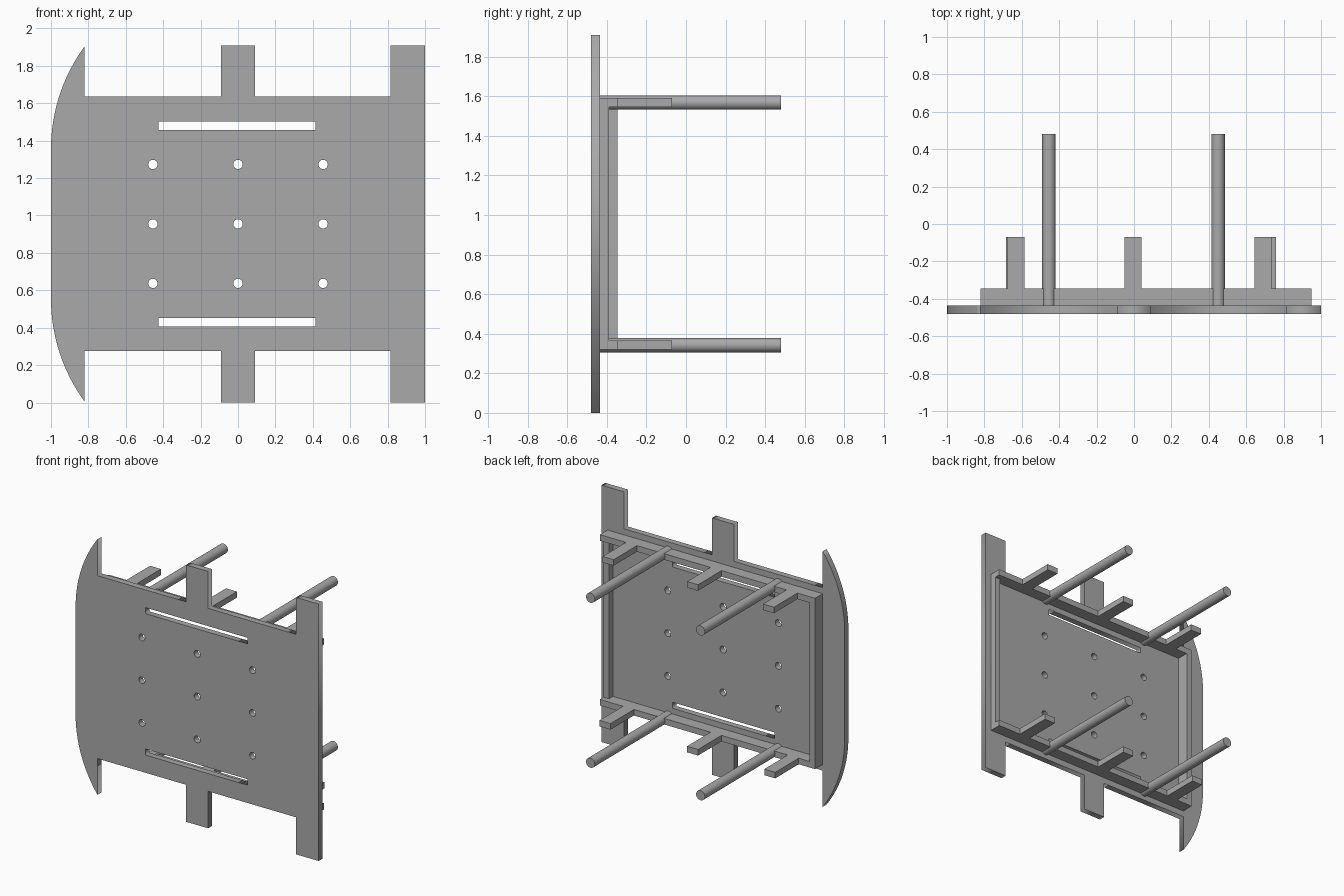
import bpy
import bmesh
from math import sin, cos, pi, asin
from mathutils import Matrix

cube = bpy.data.objects.get("Cube")
if cube:
    bpy.data.objects.remove(cube, do_unlink=True)

grey = bpy.data.materials.new("mid grey")
grey.use_nodes = True
colour = (0.4, 0.4, 0.4, 1)
grey.diffuse_color = colour
grey.node_tree.nodes["Principled BSDF"].inputs["Base Color"].default_value = colour

MID = 0.955                  # height of the mirror plane between top and bottom
BACK = -0.435                # rear face of the front plate
FRONT = -0.48


def add_mesh(name, bm):
    mesh = bpy.data.meshes.new(name)
    bm.to_mesh(mesh)
    bm.free()
    mesh.materials.append(grey)
    obj = bpy.data.objects.new(name, mesh)
    bpy.context.collection.objects.link(obj)
    return obj


def box(name, x, y, z):
    bm = bmesh.new()
    size = [b - a for a, b in (x, y, z)]
    centre = [(a + b) / 2 for a, b in (x, y, z)]
    bmesh.ops.create_cube(bm, size=1, matrix=Matrix.Translation(centre) @ Matrix.Diagonal((*size, 1)))
    return add_mesh(name, bm)


def rod(name, x, z, radius, y0, y1):
    bm = bmesh.new()
    place = Matrix.Translation((x, (y0 + y1) / 2, z)) @ Matrix.Rotation(pi / 2, 4, "X")
    bmesh.ops.create_cone(bm, cap_ends=True, segments=32, radius1=radius, radius2=radius,
                          depth=y1 - y0, matrix=place)
    obj = add_mesh(name, bm)
    bpy.ops.object.select_all(action="DESELECT")
    obj.select_set(True)
    bpy.context.view_layer.objects.active = obj
    bpy.ops.object.shade_smooth_by_angle()


# Front plate outline: upper half with three tabs, the first one a curved fin
radius, straight = 0.93, 0.40
sweep = asin(0.55 / radius)
upper = [(-1 + radius * (1 - cos(sweep * i / 16)), straight + radius * sin(sweep * i / 16))
         for i in range(17)]
shoulder, tip = 0.68, 0.955
upper += [(-0.82, shoulder), (-0.09, shoulder), (-0.09, tip), (0.09, tip), (0.09, shoulder),
          (0.815, shoulder), (0.815, tip), (1, tip)]
outline = upper + [(x, -z) for x, z in reversed(upper)]

# Long slots and a grid of round holes
loops = [outline]
for side in (-1, 1):
    loops.append([(-0.425, side * 0.503), (0.415, side * 0.503),
                  (0.415, side * 0.548), (-0.425, side * 0.548)])
for hx in (-0.455, 0, 0.455):
    for hz in (-0.318, 0, 0.318):
        loops.append([(hx + 0.025 * cos(i * pi / 12), hz + 0.025 * sin(i * pi / 12))
                      for i in range(24)])

curve = bpy.data.curves.new("front_plate", "CURVE")
curve.dimensions = "2D"
curve.fill_mode = "BOTH"
curve.extrude = (BACK - FRONT) / 2
curve.materials.append(grey)
for loop in loops:
    spline = curve.splines.new("POLY")
    spline.points.add(len(loop) - 1)
    for point, (x, z) in zip(spline.points, loop):
        point.co = (x, z, 0, 1)
    spline.use_cyclic_u = True
plate = bpy.data.objects.new("front_plate", curve)
plate.location = (0, (FRONT + BACK) / 2, MID)
plate.rotation_euler = (pi / 2, 0, 0)
bpy.context.collection.objects.link(plate)
bpy.ops.object.select_all(action="DESELECT")
plate.select_set(True)
bpy.context.view_layer.objects.active = plate
bpy.ops.object.convert(target="MESH")

# Rails with fingers and rods, top and bottom
RAIL_BACK = -0.345
fingers = {"top": (-0.675, -0.05, 0.645), "bottom": (-0.685, -0.05, 0.67)}
for level, side in (("top", 1), ("bottom", -1)):
    z = sorted((MID + side * 0.59, MID + side * 0.635))
    box(level + "_rail", (-0.82, 0.95), (BACK, RAIL_BACK), z)
    for i, x in enumerate(fingers[level]):
        box(f"{level}_finger_{i + 1}", (x, x + 0.09), (RAIL_BACK, -0.07), z)
    for hand, x in (("right", -0.455), ("left", 0.45)):
        rod(f"{level}_{hand}_rod", x, MID + side * 0.613, 0.036, BACK, 0.48)

# Upright walls joining the rails
upright = (MID - 0.59, MID + 0.59)
box("right_wall", (-0.82, -0.775), (BACK, RAIL_BACK), upright)
box("left_wall", (0.905, 0.95), (BACK, -0.388), upright)
